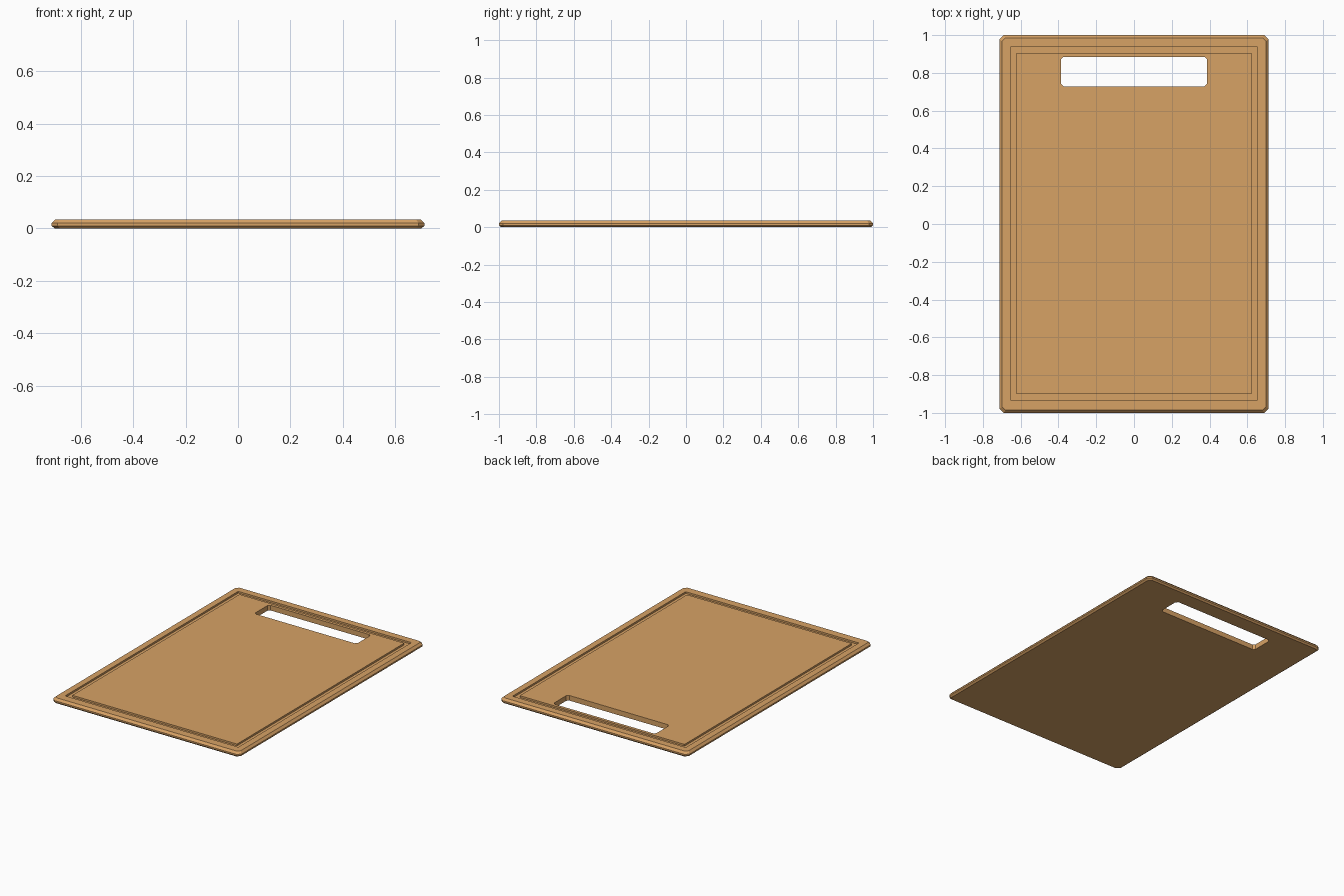
import bpy, bmesh

if "Cube" in bpy.data.objects:
    bpy.data.objects.remove(bpy.data.objects["Cube"])

mat = bpy.data.materials.new("wood")
mat.diffuse_color = (0.68, 0.36, 0.13, 1)
mat.use_nodes = True
mat.node_tree.nodes["Principled BSDF"].inputs["Base Color"].default_value = mat.diffuse_color


def ring(bm, x, y0, y1, c, z):
    """Rectangle loop with chamfered corners."""
    pts = [(x - c, y0), (x, y0 + c), (x, y1 - c), (x - c, y1),
           (-x + c, y1), (-x, y1 - c), (-x, y0 + c), (-x + c, y0)]
    return [bm.verts.new((px, py, z)) for px, py in pts]


bm = bmesh.new()
# half width, front y, back y, corner chamfer, height
sections = [
    (0.387, 0.728, 0.885, 0.014, 0.0),     # handle hole, underside
    (0.700, -0.990, 0.990, 0.020, 0.0),    # underside rim
    (0.712, -1.000, 1.000, 0.022, 0.010),  # outer edge
    (0.712, -1.000, 1.000, 0.022, 0.020),
    (0.698, -0.986, 0.986, 0.018, 0.035),  # top rim
    (0.655, -0.932, 0.938, 0.002, 0.035),  # juice groove
    (0.655, -0.932, 0.938, 0.002, 0.023),
    (0.623, -0.900, 0.906, 0.002, 0.023),
    (0.623, -0.900, 0.906, 0.002, 0.035),  # cutting surface
    (0.387, 0.728, 0.885, 0.014, 0.035),   # handle hole, top
]
rings = [ring(bm, *s) for s in sections]
# skin the sections, closing last to first through the handle hole
for a, b in zip(rings, rings[1:] + rings[:1]):
    for i in range(8):
        j = (i + 1) % 8
        bm.faces.new((a[i], a[j], b[j], b[i]))
bmesh.ops.recalc_face_normals(bm, faces=bm.faces)

mesh = bpy.data.meshes.new("cutting_board")
bm.to_mesh(mesh)
bm.free()
mesh.materials.append(mat)
board = bpy.data.objects.new("cutting_board", mesh)
bpy.context.collection.objects.link(board)
